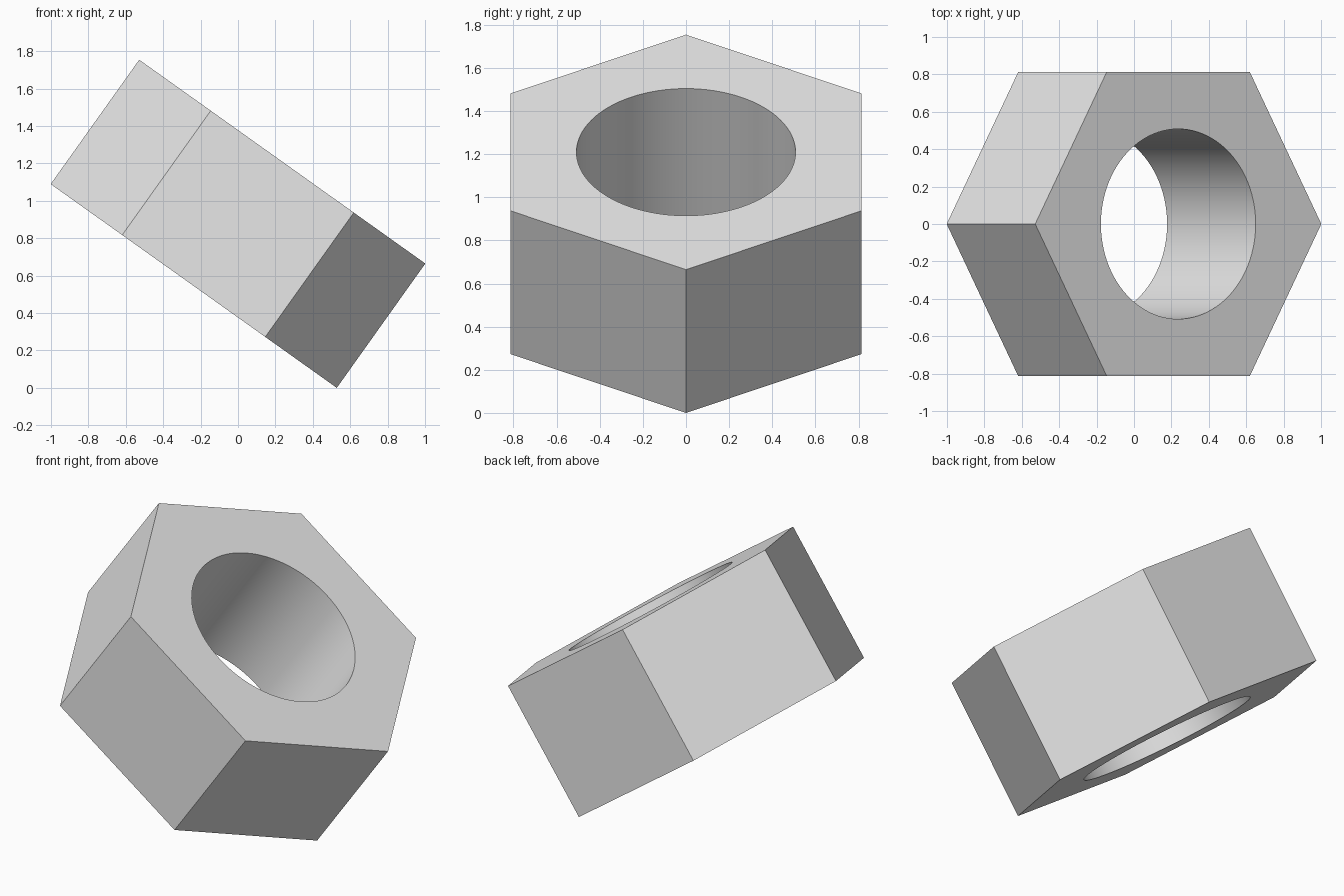
import bpy
import bmesh
from math import cos, sin, tau, radians
from mathutils import Matrix

cube = bpy.data.objects.get("Cube")
if cube:
    bpy.data.objects.remove(cube, do_unlink=True)

CORNER_RADIUS = 0.939
HOLE_RADIUS = 0.508
THICKNESS = 0.816
TILT = radians(35.46)
CENTRE_Z = 0.877
SIDES = 6
STEPS = 16                      # hole segments per hexagon side
COUNT = SIDES * STEPS

# Plain grey metal
steel = bpy.data.materials.new("grey_steel")
grey = (0.8, 0.8, 0.8, 1.0)
steel.use_nodes = True
steel.diffuse_color = grey
steel.node_tree.nodes["Principled BSDF"].inputs["Base Color"].default_value = grey

bm = bmesh.new()


def ring(radius, count, z):
    """Circle of vertices at height z, starting on +x."""
    return [bm.verts.new((radius * cos(tau * i / count),
                          radius * sin(tau * i / count), z))
            for i in range(count)]


half = THICKNESS / 2
hex_low, hex_high = (ring(CORNER_RADIUS, SIDES, z) for z in (-half, half))
hole_low, hole_high = (ring(HOLE_RADIUS, COUNT, z) for z in (-half, half))

# Outer flats and the two ring-shaped ends
for i in range(SIDES):
    j = (i + 1) % SIDES
    bm.faces.new((hex_low[i], hex_low[j], hex_high[j], hex_high[i]))
    arc = [(i * STEPS + k) % COUNT for k in range(STEPS + 1)]
    bm.faces.new([hex_high[i], hex_high[j]] + [hole_high[k] for k in reversed(arc)])
    bm.faces.new([hex_low[j], hex_low[i]] + [hole_low[k] for k in arc])

# Smooth bore
for i in range(COUNT):
    j = (i + 1) % COUNT
    bm.faces.new((hole_low[j], hole_low[i], hole_high[i], hole_high[j]))

# Lean the nut onto one corner
bm.transform(Matrix.Translation((0, 0, CENTRE_Z)) @ Matrix.Rotation(TILT, 4, 'Y'))

mesh = bpy.data.meshes.new("hex_nut")
bm.to_mesh(mesh)
bm.free()
mesh.materials.append(steel)
nut = bpy.data.objects.new("hex_nut", mesh)
bpy.context.collection.objects.link(nut)

bpy.ops.object.select_all(action='DESELECT')
nut.select_set(True)
bpy.context.view_layer.objects.active = nut
bpy.ops.object.shade_smooth_by_angle(angle=radians(30))
